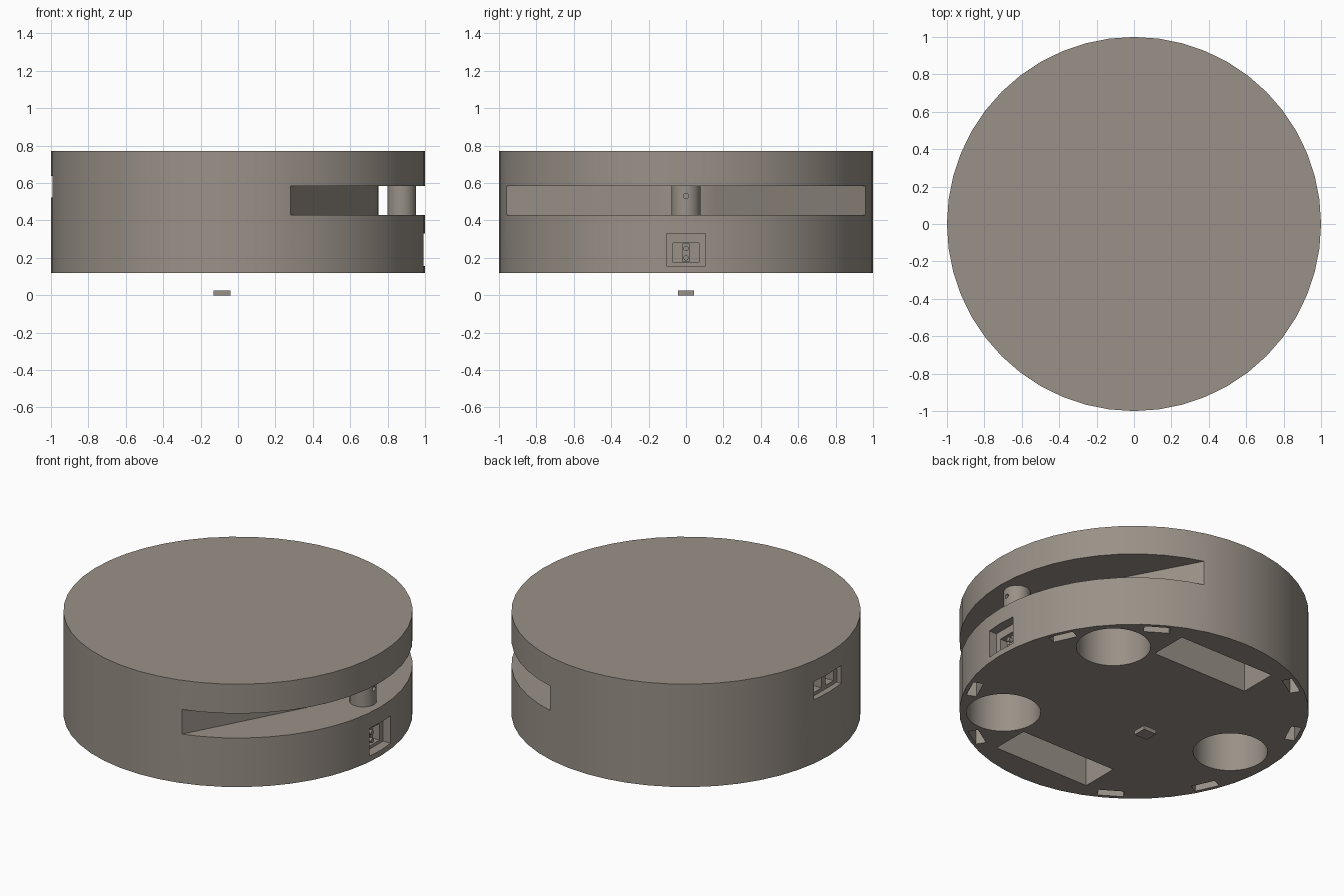
import bpy, bmesh
from math import radians, cos, sin
from mathutils import Matrix, Vector

cube = bpy.data.objects.get("Cube")
if cube:
    bpy.data.objects.remove(cube, do_unlink=True)

# Single warm grey plastic
grey = bpy.data.materials.new("warm_grey")
colour = (0.32, 0.285, 0.245, 1)
grey.use_nodes = True
grey.diffuse_color = colour
grey.node_tree.nodes["Principled BSDF"].inputs["Base Color"].default_value = colour

BOTTOM, TOP = 0.12, 0.77
SLOT_LOW, SLOT_HIGH = 0.43, 0.585


def make(name, bm):
    bmesh.ops.recalc_face_normals(bm, faces=bm.faces[:])
    mesh = bpy.data.meshes.new(name)
    bm.to_mesh(mesh)
    bm.free()
    obj = bpy.data.objects.new(name, mesh)
    bpy.context.collection.objects.link(obj)
    mesh.materials.append(grey)
    return obj


def cylinder(name, x, y, low, high, radius, sides):
    bm = bmesh.new()
    bmesh.ops.create_cone(bm, cap_ends=True, segments=sides, radius1=radius, radius2=radius,
                          depth=high - low, matrix=Matrix.Translation((x, y, (low + high) / 2)))
    return make(name, bm)


def box(name, centre, size, turn=0):
    bm = bmesh.new()
    bmesh.ops.create_cube(bm, size=1, matrix=Matrix.Translation(centre)
                          @ Matrix.Rotation(turn, 4, "Z") @ Matrix.Diagonal((*size, 1)))
    return make(name, bm)


def prism(name, outline, low, high):
    bm = bmesh.new()
    face = bm.faces.new([bm.verts.new((x, y, low)) for x, y in outline])
    raised = bmesh.ops.extrude_face_region(bm, geom=[face])["geom"]
    bmesh.ops.translate(bm, vec=(0, 0, high - low),
                        verts=[v for v in raised if isinstance(v, bmesh.types.BMVert)])
    return make(name, bm)


def activate(obj):
    bpy.ops.object.select_all(action="DESELECT")
    obj.select_set(True)
    bpy.context.view_layer.objects.active = obj


def cut(target, cutter):
    mod = target.modifiers.new("cut", "BOOLEAN")
    mod.operation = "DIFFERENCE"
    mod.solver = "EXACT"
    mod.object = cutter
    activate(target)
    bpy.ops.object.modifier_apply(modifier=mod.name)
    bpy.data.objects.remove(cutter, do_unlink=True)


# Round body
body = cylinder("body", 0, 0, BOTTOM, TOP, 1, 48)

# Wide sensor slot with a rounded, swept-back rear wall
nose = [(0.41 + 0.34 * cos(radians(a)), 0.34 * sin(radians(a))) for a in range(-28, 29, 7)]
slot = [(0.28, -0.96), *nose, (0.28, 0.96), (0.27, 1.2), (1.2, 1.2), (1.2, -1.2), (0.27, -1.2)]
cut(body, prism("slot_cutter", slot, SLOT_LOW, SLOT_HIGH))

# Three round wheel wells
for x, y in ((0.565, 0.49), (0.565, -0.49), (-0.72, 0)):
    cut(body, cylinder("well_cutter", x, y, 0, 0.39, 0.213, 48))

# Two long side pockets underneath
for side in (-1, 1):
    cut(body, box("pocket_cutter", (0, side * 0.705, 0.2), (0.67, 0.24, 0.36)))

# Eight small floor sensor recesses near the rim
for base in (0, 180):
    for angle in (-58, -24.5, 24.5, 58):
        a = radians(base + angle)
        cut(body, box("recess_cutter", (0.945 * cos(a), 0.945 * sin(a), 0.15),
                      (0.06, 0.15, 0.14), a))

# Stepped socket below the slot
cut(body, box("socket_cutter", (1, 0, 0.243), (0.12, 0.21, 0.175)))
cut(body, box("socket_inner_cutter", (0.95, 0, 0.228), (0.12, 0.14, 0.105)))

# Shallow port panel on the opposite side, with two openings
cut(body, box("panel_cutter", (-1, 0, 0.58), (0.08, 0.27, 0.115)))
for y in (-0.06, 0.06):
    cut(body, box("opening_cutter", (-0.95, y, 0.58), (0.1, 0.08, 0.07)))

# Sensor post standing in the slot, with a pinhole facing out
post = cylinder("sensor_post", 0.875, 0, SLOT_LOW, SLOT_HIGH, 0.077, 32)
pin = cylinder("pin_cutter", 0, 0, -0.04, 0.04, 0.014, 16)
pin.data.transform(Matrix.Translation(Vector((0.95, 0, 0.53))) @ Matrix.Rotation(radians(90), 4, "Y"))
cut(post, pin)

# Connector inside the socket: two round pins on a small backing bar
box("connector_bar", (0.9, 0, 0.228), (0.03, 0.036, 0.1))
for z in (0.2, 0.25):
    pin = cylinder("connector_pin", 0, 0, -0.02, 0.02, 0.014, 16)
    pin.data.transform(Matrix.Translation((0.92, 0, z)) @ Matrix.Rotation(radians(90), 4, "Y"))

# Small floor sensor chip under the body
box("floor_chip", (-0.085, 0, 0.0125), (0.09, 0.085, 0.025))

for obj in (body, post):
    activate(obj)
    bpy.ops.object.shade_smooth_by_angle(angle=radians(30))
